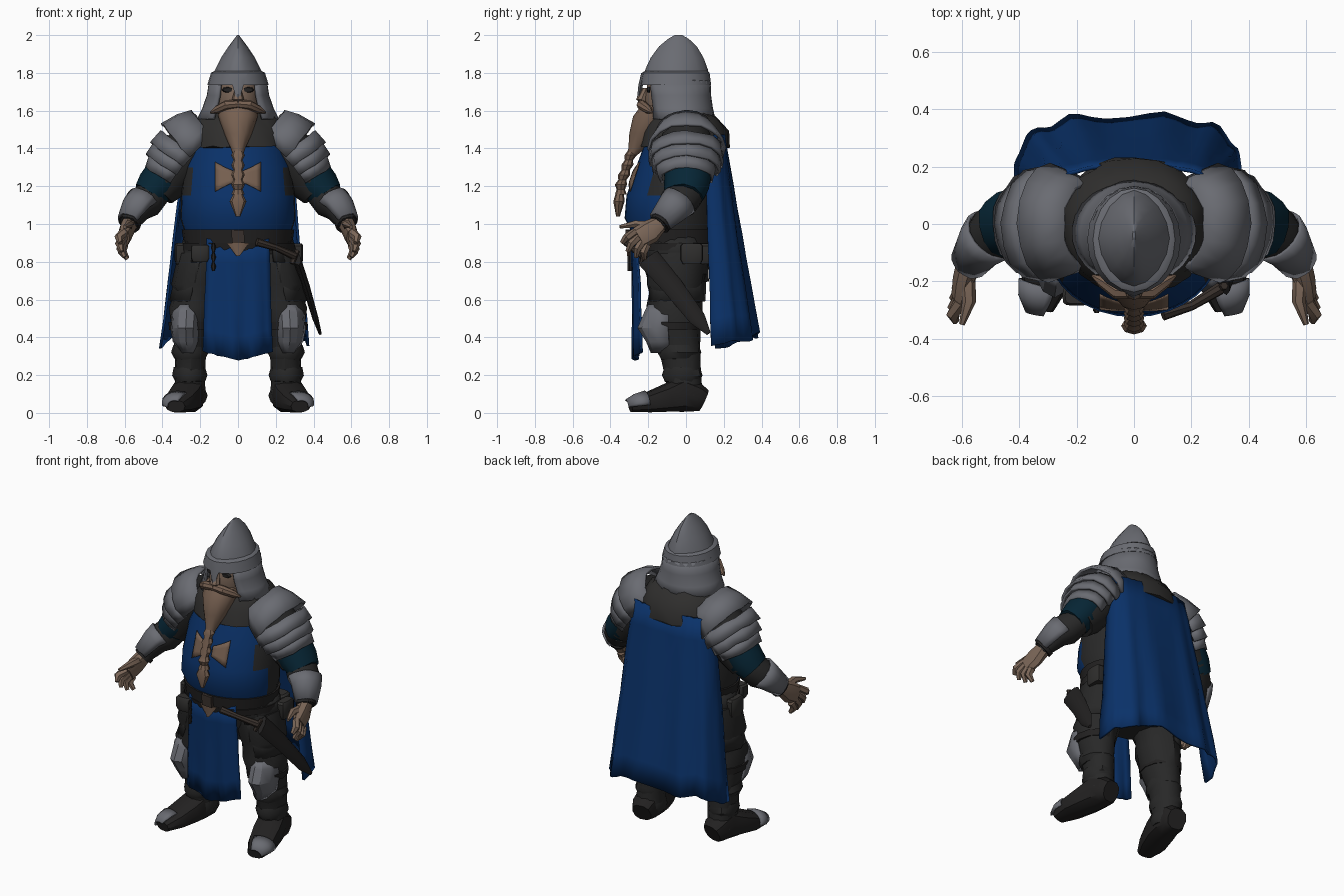
import bpy, bmesh, math, random
from mathutils import Vector

random.seed(4)
COLOURS = {
    "steel": (0.143, 0.148, 0.168), "blue_cloth": (0.003, 0.031, 0.14), "charcoal_cloth": (0.021, 0.021, 0.021),
    "skin": (0.2, 0.135, 0.098), "hair": (0.18, 0.115, 0.08), "teal_cloth": (0.002, 0.019, 0.036),
    "leather": (0.016, 0.015, 0.015), "fur": (0.028, 0.027, 0.026), "brown_grip": (0.04, 0.03, 0.025),
}
MATS = {}
for key, c in COLOURS.items():
    MATS[key] = bpy.data.materials.new(key)
    MATS[key].diffuse_color = (*c, 1)


def lerp(a, b, t):
    return a + (b - a) * t


def spow(v, e):
    return math.copysign(abs(v) ** e, v)


def make(name, verts, faces, mat, mirror=False, solid=0, jit=0, rule=None, angle=38):
    """Mesh object; rule = (second material, test on face centre)."""
    if jit:
        verts = [Vector(v) + Vector([random.uniform(-jit, jit) for _ in range(3)]) for v in verts]
    me = bpy.data.meshes.new(name)
    me.from_pydata([tuple(v) for v in verts], [], faces)
    bm = bmesh.new()
    bm.from_mesh(me)
    bmesh.ops.recalc_face_normals(bm, faces=bm.faces)
    bm.to_mesh(me)
    bm.free()
    me.materials.append(MATS[mat])
    if rule:
        me.materials.append(MATS[rule[0]])
    for p in me.polygons:
        p.use_smooth = True
        if rule and rule[1](p.center):
            p.material_index = 1
    me.set_sharp_from_angle(angle=math.radians(angle))
    ob = bpy.data.objects.new(name, me)
    bpy.context.collection.objects.link(ob)
    if solid:
        m = ob.modifiers.new("thickness", 'SOLIDIFY')
        m.thickness = solid
        m.offset = 0
    if mirror:
        ob.modifiers.new("mirror", 'MIRROR')
    return ob


def loft(name, st, mat, n=12, arc=None, ref=(0, 1, 0), level=False, p=2.0, **kw):
    """Skin rings (x, y, z, ru, rv) along a path; arc in degrees gives an open shell."""
    pts = [Vector(s[:3]) for s in st]
    verts, faces = [], []
    cnt = n + 1 if arc else n
    for i, s in enumerate(st):
        t = Vector((0, 0, 1)) if level else (pts[min(i + 1, len(st) - 1)] - pts[max(i - 1, 0)]).normalized()
        v = Vector(ref)
        v = (v - t * v.dot(t)).normalized()
        u = v.cross(t)
        for k in range(cnt):
            a = math.radians(lerp(arc[0], arc[1], k / n)) if arc else math.tau * k / n
            verts.append(pts[i] + u * s[3] * spow(math.cos(a), 2 / p) + v * s[4] * spow(math.sin(a), 2 / p))
    for i in range(len(st) - 1):
        for k in range(n):
            a, b = i * cnt + k, i * cnt + (k + 1) % cnt
            faces.append((a, b, b + cnt, a + cnt))
    if not arc:
        faces += [tuple(range(n)), tuple(range((len(st) - 1) * n, len(st) * n))]
    return make(name, verts, faces, mat, **kw)


def grid(name, nu, nv, f, mat, **kw):
    verts = [f(2 * i / nu - 1, j / nv) for j in range(nv + 1) for i in range(nu + 1)]
    w = nu + 1
    faces = [(j * w + i, j * w + i + 1, (j + 1) * w + i + 1, (j + 1) * w + i) for j in range(nv) for i in range(nu)]
    return make(name, verts, faces, mat, **kw)


# --- torso and tabard ---
loft("torso", [(0, -.06, .84, .27, .2), (0, -.06, .95, .28, .225), (0, -.075, 1.03, .305, .25),
               (0, -.07, 1.15, .3, .245), (0, -.04, 1.3, .285, .225), (0, -.02, 1.42, .25, .2),
               (0, -.02, 1.52, .2, .16), (0, -.03, 1.6, .12, .12)], "charcoal_cloth", n=32, level=True,
     rule=("blue_cloth", lambda c: c.y < -.1 and .95 < c.z < 1.5 and abs(c.x) < (.25 if c.z > 1.2 else .3)))


def chest_y(x, z):
    t = (z - 1.15) / .15
    return lerp(-.07, -.04, t) - lerp(.245, .225, t) * math.sqrt(1 - (x / .295) ** 2) - .009


def badge(s, t):
    x = lerp(.02, .12, t)
    return (x, chest_y(x, 1.25), 1.25 + s * lerp(.03, .078, t ** 1.2))


grid("chest_cross_arm", 4, 4, lambda s, t: (badge(s, t)[0], chest_y(badge(s, t)[0], badge(s, t)[2]), badge(s, t)[2]),
     "hair", mirror=True, solid=.005)
loft("fur_mantle", [(0, -.02, 1.6, .15, .14), (0, -.01, 1.56, .21, .185), (0, -.005, 1.49, .25, .225),
                    (0, -.003, 1.41, .258, .238)], "fur", n=24, level=True, jit=.009, p=2.2)
loft("belt", [(0, -.06, .9, .288, .238), (0, -.06, .97, .298, .246)], "leather", n=24, level=True)
loft("sling_belt", [(0, -.06, .86, .3, .23), (0, -.06, .9, .3, .24)], "leather", n=24, level=True)
loft("belt_buckle", [(0, -.3, .935, .05, .045), (0, -.32, .935, .05, .045)], "brown_grip", n=4, ref=(.7, 0, .7))
loft("buckle_drop", [(0, -.3, .9, .06, .012), (0, -.305, .83, .008, .008)], "hair", n=6)


def tabard(s, t):
    x = s * lerp(.165, .185, t)
    return (x, -.285 + .03 * s * s + .012 * t * math.sin(s * 9) + .015 * t, lerp(.92, .275 + .05 * abs(s), t))


grid("front_tabard", 14, 5, tabard, "blue_cloth", solid=.012, jit=.003)


# --- cape, U-shaped in plan ---
def cape(s, t):
    a = s * math.pi / 2
    x = lerp(0, -.02, t) + lerp(.27, .39, t) * spow(math.sin(a), .72)
    y = lerp(.1, .14, t) + lerp(.1, .235, t) * max(math.cos(a), 0) ** .6
    y += .013 * t * math.sin(s * 17 - .6)
    return (x, y, lerp(1.47, .41 - .06 * s * s + .015 * math.sin(s * 9), t))


grid("cape", 30, 8, cape, "blue_cloth", solid=.014, jit=.003)

# --- head ---
loft("face", [(0, -.07, 1.53, .1, .11), (0, -.08, 1.63, .115, .14), (0, -.08, 1.7, .115, .135),
              (0, -.07, 1.78, .11, .13)], "skin", n=14, level=True)
loft("eye_shadow", [(.052, -.19, 1.71, .034, .016), (.052, -.206, 1.71, .026, .012)], "leather", n=8,
     ref=(0, 0, 1), mirror=True)
loft("nose", [(0, -.21, 1.72, .015, .02), (0, -.235, 1.66, .032, .03), (0, -.215, 1.635, .018, .015)],
     "skin", n=8, level=True)
loft("moustache", [(0, -.235, 1.635, .025, .022), (.06, -.233, 1.63, .03, .026), (.11, -.2, 1.605, .022, .022),
                   (.145, -.18, 1.59, .005, .005)], "hair", n=8, ref=(0, 0, 1), mirror=True)
loft("beard", [(0, -.15, 1.63, .11, .085), (0, -.18, 1.57, .105, .1), (0, -.215, 1.48, .075, .085),
               (0, -.26, 1.4, .038, .045), (0, -.29, 1.36, .025, .025)], "hair", n=12, level=True)
braid = [(0, lerp(-.285, -.345, min(1, i / 7)), 1.39 - .026 * i, .036 if i % 2 else .024, .032 if i % 2 else .022)
         for i in range(10)]
loft("braid", braid, "hair", n=8, level=True)
loft("braid_tail", [(0, -.35, 1.17, .02, .02), (0, -.355, 1.12, .045, .03), (0, -.36, 1.04, .012, .01)],
     "hair", n=8, level=True)
loft("helmet_dome", [(0, -.05, 1.77, .14, .175), (0, -.05, 1.82, .12, .165), (0, -.047, 1.88, .09, .14),
                     (0, -.043, 1.94, .05, .1), (0, -.04, 1.98, .02, .055), (0, -.04, 2, .005, .02)],
     "steel", n=16, level=True, p=1.75)
loft("helmet_brow_band", [(0, -.055, 1.735, .163, .188), (0, -.055, 1.8, .143, .18), (0, -.052, 1.81, .125, .165)],
     "steel", n=20, level=True)
loft("nose_guard", [(0, -.225, 1.8, .05, .012), (0, -.24, 1.735, .03, .012), (0, -.252, 1.66, .008, .008)],
     "steel", n=4, level=True)
loft("neck_guard", [(0, -.05, 1.76, .145, .172), (0, -.045, 1.68, .158, .17), (0, -.035, 1.61, .182, .17),
                    (0, -.03, 1.555, .21, .178)], "steel", n=20, arc=(-52, 232), level=True, solid=.016)

# --- pauldrons: overlapping lames over the shoulder ---
LAMES = [[(.17, 0, 1.5, .12, .14), (.23, 0, 1.455, .15, .17), (.295, 0, 1.4, .164, .2)],
         [(.285, 0, 1.4, .145, .185), (.335, 0, 1.335, .155, .195)],
         [(.325, 0, 1.345, .137, .175), (.37, 0, 1.285, .135, .175)],
         [(.36, 0, 1.295, .12, .155), (.395, 0, 1.24, .112, .14)]]
for i, st in enumerate(LAMES):
    loft(f"pauldron_lame_{i + 1}", st, "steel", n=10, arc=(68, 292), mirror=True, solid=.016, jit=.006, angle=30)

# --- arms ---
loft("upper_arm", [(.2, 0, 1.44, .14, .14), (.325, .01, 1.31, .145, .14), (.385, .01, 1.23, .125, .12),
                   (.43, .0, 1.17, .1, .11)], "charcoal_cloth", mirror=True)
loft("sleeve", [(.385, .01, 1.265, .106, .125), (.43, .005, 1.2, .105, .12), (.475, -.01, 1.15, .088, .105)],
     "teal_cloth", mirror=True, jit=.004)
loft("forearm", [(.44, .005, 1.17, .085, .1), (.49, -.035, 1.115, .092, .098), (.53, -.07, 1.08, .075, .078),
                 (.58, -.15, 1.0, .05, .05)], "charcoal_cloth", mirror=True)
loft("bracer", [(.5, -.04, 1.115, .093, .098), (.53, -.07, 1.08, .083, .084), (.577, -.135, 1.01, .063, .062)],
     "steel", n=10, arc=(85, 300), mirror=True, solid=.012, jit=.003)
loft("wrist_strap", [(.567, -.125, 1.015, .06, .06), (.577, -.14, .998, .06, .06)], "leather", mirror=True)
loft("palm", [(.575, -.14, 1.0, .045, .045), (.592, -.19, .96, .04, .064), (.605, -.25, .925, .032, .06)],
     "skin", n=8, ref=(0, -.6, .8), mirror=True)
for i, tip in enumerate([(.622, -.34, .9), (.614, -.31, .855), (.6, -.265, .825), (.585, -.22, .815)]):
    base = Vector((.605, -.27 + .022 * i, .955 - .022 * i))
    mid = base.lerp(Vector(tip), .5) + Vector((.018, -.012, 0))
    loft(f"finger_{i + 1}", [(*base, .025, .023), (*mid, .024, .021), (*tip, .012, .012)], "skin", n=6, mirror=True)
loft("thumb", [(.58, -.19, .99, .028, .026), (.575, -.27, 1.0, .024, .021), (.6, -.35, .985, .01, .01)],
     "skin", n=6, ref=(0, 0, 1), mirror=True)

# --- legs ---
loft("hips", [(0, -.05, .66, .2, .14), (0, -.05, .78, .27, .18), (0, -.06, .92, .275, .2)],
     "charcoal_cloth", n=18, level=True)
loft("trouser_leg", [(.17, -.04, .85, .15, .17), (.215, -.055, .68, .135, .155), (.22, -.055, .64, .12, .14),
                     (.235, -.06, .56, .13, .145), (.245, -.055, .44, .105, .13), (.25, -.03, .34, .088, .11),
                     (.255, -.015, .2, .08, .095), (.255, 0, .08, .08, .09)], "charcoal_cloth", n=12, level=True,
     mirror=True, jit=.006)
for i, (z, y, r) in enumerate([(.36, -.035, .1), (.24, -.02, .092), (.13, -.01, .092)]):
    loft(f"boot_fold_{i + 1}", [(.255, y, z, r * .9, r * 1.05), (.255, y, z - .04, r, r * 1.15),
                                (.255, y, z - .075, r * .85, r)], "charcoal_cloth", level=True, mirror=True, jit=.004)
for i, z in enumerate([.94, .83, .73]):
    r = .28 + .02 * i
    loft(f"hip_panel_{i + 1}", [(0, -.05, z, r, .2), (0, -.05, z - .14, r + .03, .205)], "charcoal_cloth", n=8,
         arc=(-52 + 4 * i, 55 - 4 * i), level=True, mirror=True, solid=.018, jit=.006)
loft("knee_plate", [(.272, -.08, .57, .05, .115), (.272, -.08, .53, .075, .135), (.277, -.08, .45, .075, .17),
                    (.274, -.08, .38, .065, .125), (.265, -.08, .32, .03, .1)], "steel", n=6, arc=(-175, -5),
     level=True, mirror=True, solid=.014, angle=25)
loft("knee_strap", [(.25, -.06, .44, .115, .135), (.25, -.06, .48, .118, .14)], "leather", level=True, mirror=True)
loft("boot", [(.25, .092, .065, .06, .062), (.255, .06, .08, .078, .078), (.26, -.02, .1, .088, .098),
              (.28, -.1, .078, .092, .076), (.31, -.2, .055, .085, .055), (.33, -.295, .035, .05, .032)],
     "leather", n=10, ref=(0, 0, 1), mirror=True, p=2.5)
loft("toe_cap", [(.315, -.21, .058, .085, .056), (.327, -.26, .05, .073, .048), (.335, -.31, .038, .04, .03)],
     "steel", n=8, arc=(-15, 120), ref=(0, 0, 1), mirror=True, solid=.01)

# --- gear on the belt ---
loft("scabbard", [(.31, -.2, .82, .022, .062), (.36, -.07, .67, .02, .055), (.41, .06, .5, .016, .045),
                  (.435, .12, .42, .008, .012)], "leather", n=8)
loft("sword_grip", [(.1, -.315, .905, .022, .022), (.2, -.285, .875, .017, .017), (.3, -.225, .83, .022, .022)],
     "brown_grip", n=8)
loft("sword_guard", [(.285, -.235, .79, .014, .014), (.315, -.215, .86, .014, .014)], "brown_grip", n=6)
for i, (x, y, z, w, d, h) in enumerate([(-.2, -.25, .86, .05, .035, .1), (-.3, -.06, .86, .035, .065, .13),
                                        (.315, .03, .86, .03, .06, .12), (.22, .1, .86, .06, .05, .12)]):
    loft(f"belt_pouch_{i + 1}", [(x, y, z - h * .6, w * .8, d * .8), (x, y, z - h * .4, w, d),
                                 (x, y, z + h * .2, w, d), (x, y, z + h * .3, w * .8, d * .8)],
         "fur", n=12, level=True, p=4)
loft("belt_chain", [(-.13, -.3, .9 - .025 * i, .014 if i % 2 else .006, .012) for i in range(7)],
     "leather", n=6, level=True)
